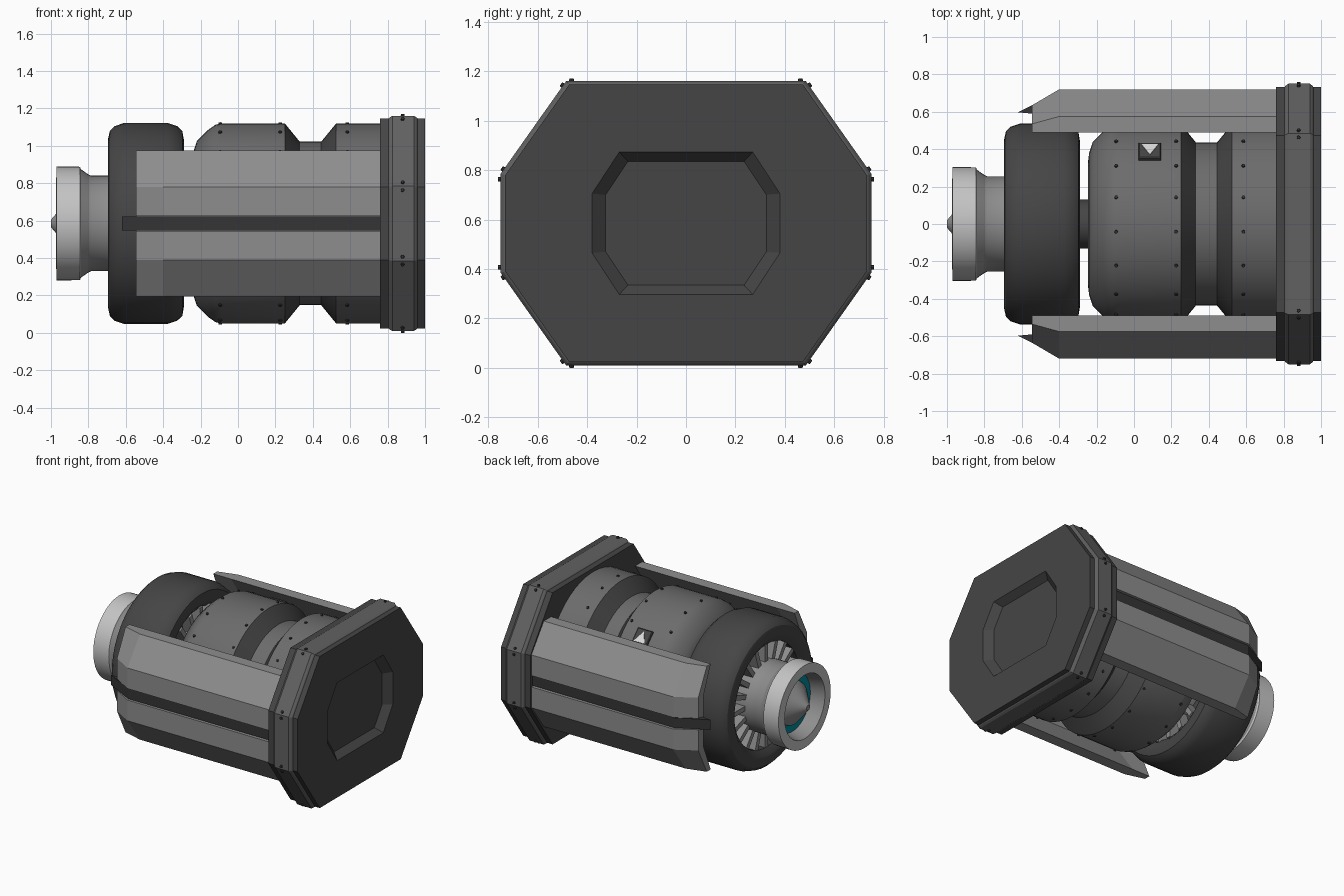
import bpy, bmesh, math
from mathutils import Vector, Matrix

if "Cube" in bpy.data.objects:
    bpy.data.objects.remove(bpy.data.objects["Cube"])

CZ = 0.585  # height of the long axis


def mat(name, r, g=None, b=None):
    m = bpy.data.materials.new(name)
    m.diffuse_color = (r, r if g is None else g, r if b is None else b, 1)
    m.use_nodes = True
    m.node_tree.nodes["Principled BSDF"].inputs["Base Color"].default_value = m.diffuse_color
    return m


PANEL = mat("panel_grey", 0.27)
BODY = mat("body_grey", 0.15)
DARK = mat("dark_grey", 0.06)
FLANGE = mat("flange_grey", 0.12)
LIGHT = mat("light_grey", 0.55)
NECK = mat("neck_grey", 0.27)
STRIP = mat("strip_black", 0.035)
TEAL = mat("teal", 0.0, 0.25, 0.33)
WHITE = mat("sign_white", 0.7)


def finish(bm, name, mats, smooth=None):
    bmesh.ops.recalc_face_normals(bm, faces=bm.faces)
    me = bpy.data.meshes.new(name)
    bm.to_mesh(me)
    bm.free()
    for m in mats:
        me.materials.append(m)
    ob = bpy.data.objects.new(name, me)
    bpy.context.collection.objects.link(ob)
    if smooth:
        bpy.ops.object.select_all(action='DESELECT')
        ob.select_set(True)
        bpy.context.view_layer.objects.active = ob
        bpy.ops.object.shade_smooth_by_angle(angle=math.radians(smooth))
    return ob


def loft(name, rings, mats, rule=None, closed=False, smooth=None):
    """Bridge rings of points; cap both ends, or join last to first."""
    bm = bmesh.new()
    vs = [[bm.verts.new(p) for p in ring] for ring in rings]
    n, k = len(vs[0]), len(vs)
    for i in range(k if closed else k - 1):
        a, b = vs[i], vs[(i + 1) % k]
        for j in range(n):
            f = bm.faces.new((a[j], a[(j + 1) % n], b[(j + 1) % n], b[j]))
            f.material_index = rule(i) if rule else 0
    if not closed:
        bm.faces.new(vs[0]).material_index = rule(0) if rule else 0
        bm.faces.new(vs[-1]).material_index = rule(k - 2) if rule else 0
    return finish(bm, name, mats, smooth)


def lathe(name, profile, mats, rule=None, closed=False, n=48):
    """Revolve (x, radius) points about the long axis."""
    rings = [[(x, r * math.sin(2 * math.pi * j / n), CZ + r * math.cos(2 * math.pi * j / n))
              for j in range(n)] for x, r in profile]
    return loft(name, rings, mats, rule, closed, 30)


def octagon(x, w, h, yc, zc):
    half = [(yc, h), (w, zc), (w, -zc), (yc, -h)]
    return [(x, y, CZ + z) for y, z in half + [(-y, -z) for y, z in half]]


def bolts(name, places, size):
    """Short studs at (position, outward direction)."""
    bm = bmesh.new()
    for p, d in places:
        rot = Vector(d).to_track_quat('Z', 'Y').to_matrix().to_4x4()
        bmesh.ops.create_cone(bm, cap_ends=True, segments=8, radius1=size, radius2=size * 0.8,
                              depth=0.018, matrix=Matrix.Translation(p) @ rot)
    return finish(bm, name, [STRIP])


# Main drum with dark conical waist
lathe("drum", [(-0.245, 0.34), (-0.24, 0.38), (-0.22, 0.44), (-0.16, 0.50), (-0.12, 0.528), (-0.09, 0.535),
               (0.25, 0.535), (0.33, 0.437), (0.445, 0.437), (0.525, 0.535), (0.78, 0.535)],
      [BODY, DARK], lambda i: 1 if i in (6, 8) else 0)
places = []
for x in (-0.095, 0.225, 0.585):
    for k in range(18):
        a = math.radians(-4.5 + 20 * k)
        d = Vector((0, math.sin(a), math.cos(a)))
        places.append((Vector((x, 0, CZ)) + d * 0.533, d))
bolts("drum_bolts", places, 0.011)

# Rounded dark ring, open in the middle
lathe("ring", [(-0.66, 0.38), (-0.69, 0.42), (-0.695, 0.45), (-0.685, 0.495), (-0.66, 0.52), (-0.61, 0.537),
               (-0.375, 0.537), (-0.325, 0.52), (-0.298, 0.495), (-0.29, 0.45), (-0.295, 0.42), (-0.325, 0.38)],
      [DARK], closed=True)

# Radial blades inside the ring
bm = bmesh.new()
for k in range(20):
    m = (Matrix.Translation((-0.48, 0, CZ)) @ Matrix.Rotation(2 * math.pi * k / 20, 4, 'X')
         @ Matrix.Translation((0, 0, 0.31)) @ Matrix.Diagonal((0.36, 0.035, 0.17, 1)))
    bmesh.ops.create_cube(bm, size=1, matrix=m)
finish(bm, "blades", [NECK])
lathe("blade_backing", [(-0.58, 0.39), (-0.38, 0.39)], [DARK])

# Nozzle, neck, shaft, lens and centre cone
lathe("shaft", [(-0.40, 0.13), (-0.23, 0.13)], [DARK], n=24)
lathe("neck", [(-0.33, 0.255), (-0.70, 0.255), (-0.785, 0.255), (-0.80, 0.262)], [NECK])
lathe("nozzle", [(-0.79, 0.255), (-0.84, 0.29), (-0.845, 0.303), (-0.97, 0.305), (-0.972, 0.235),
                 (-0.87, 0.21), (-0.79, 0.20)],
      [LIGHT, NECK], lambda i: 1 if i in (0, 4, 5, 6) else 0, closed=True)
lathe("lens", [(-0.87, 0.215), (-0.82, 0.215)], [TEAL])
lathe("centre_cone", [(-0.86, 0.16), (-0.89, 0.15), (-0.97, 0.055), (-1.0, 0.02)], [NECK], n=32)

# End flange: layered octagon with a recess in the end face
W, H, YC, ZC = 0.75, 0.575, 0.485, 0.20
steps = [(0.76, 0.975), (0.805, 0.975), (0.81, 0.985), (0.825, 1), (0.94, 1), (0.955, 0.985),
         (0.96, 0.975), (1.0, 0.975)]
rings = [octagon(x, W * s, H * s, YC * s, ZC * s) for x, s in steps]
rings += [octagon(1.0, 0.38, 0.288, 0.27, 0.12), octagon(0.95, 0.325, 0.25, 0.235, 0.115)]
loft("end_flange", rings, [DARK, FLANGE], lambda i: 1 if 1 <= i <= 5 else 0)
corners = [(YC, H), (W, ZC), (W, -ZC), (YC, -H), (-YC, -H), (-W, -ZC), (-W, ZC), (-YC, H)]
places = []
for i in range(8):
    a, b = Vector(corners[i]), Vector(corners[(i + 1) % 8])
    e = (b - a).normalized()
    d = Vector((0, -e.y, e.x))
    if d.y * (a + b).x + d.z * (a + b).y < 0:
        d = -d
    for p in (a + e * 0.022, b - e * 0.022):
        places.append((Vector((0.88, p.x, CZ + p.y)) + d * 0.001, d))
bolts("flange_bolts", places, 0.011)

# Side panels with a groove and a pointed dark rail, mirrored
# each entry: y on the long part, y at the bent end, height from axis
half = [(0.49, 0.49, 0.39), (0.575, 0.535, 0.39), (0.72, 0.635, 0.195), (0.72, 0.635, 0.042), (0.685, 0.605, 0.042)]
inner = (0.635, 0.575, 0.185)
section = half + [(a, b, -z) for a, b, z in reversed(half)]
section += [(inner[0], inner[1], -inner[2]), inner]
rail = [(0.78, 0.705), (-0.40, 0.71), (-0.62, 0.597), (-0.545, 0.59), (-0.38, 0.66), (0.78, 0.66)]
for side, s in (("front", -1), ("back", 1)):
    loft(side + "_panel", [[(x, s * p[c], CZ + p[2]) for p in section]
                           for x, c in ((0.78, 0), (-0.40, 0), (-0.545, 1))], [PANEL])
    loft(side + "_rail", [[(x, s * y, CZ + z) for x, y in rail] for z in (-0.037, 0.037)], [STRIP])

# Small warning sign on the drum: dark plate with a white triangle
base = Matrix.Translation((0.085, 0, CZ)) @ Matrix.Rotation(math.radians(-46), 4, 'X')
plate = loft("sign_plate", [[(x, y, z) for x, y in ((-r, -r), (r, -r), (r, r), (-r, r))]
                            for z, r in ((0.52, 0.06), (0.545, 0.06), (0.55, 0.055))], [DARK])
plate.matrix_world = base
tri = loft("sign_triangle", [[(-0.045, 0.04, z), (0.045, 0.04, z), (0, -0.04, z)]
                             for z in (0.548, 0.555)], [WHITE])
tri.matrix_world = base
